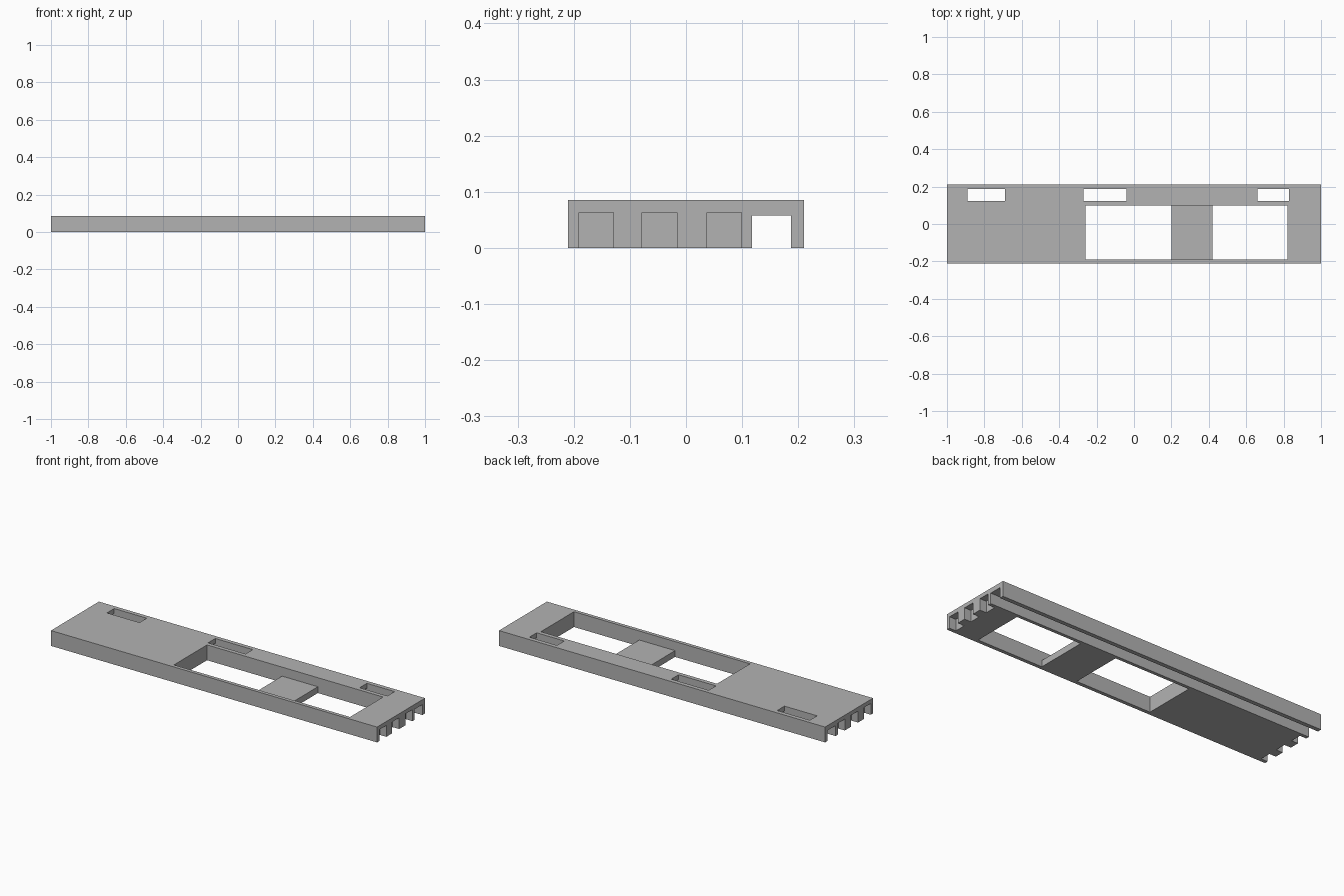
import bpy

if "Cube" in bpy.data.objects:
    bpy.data.objects.remove(bpy.data.objects["Cube"], do_unlink=True)

grey = bpy.data.materials.new("plain_grey")
grey.use_nodes = True
grey.diffuse_color = (0.45, 0.45, 0.45, 1)
grey.node_tree.nodes["Principled BSDF"].inputs["Base Color"].default_value = (0.45, 0.45, 0.45, 1)


def box(name, x, y, z):
    """Box spanning the given (low, high) ranges."""
    bpy.ops.mesh.primitive_cube_add(size=1)
    ob = bpy.context.object
    ob.name = name
    for v in ob.data.vertices:
        v.co = [r[0] if c < 0 else r[1] for c, r in zip(v.co, (x, y, z))]
    ob.data.materials.append(grey)
    return ob


def cut(target, x, y, z):
    """Subtract a box from the target."""
    cutter = box("cutter", x, y, z)
    cutter.hide_render = True
    mod = target.modifiers.new("cut", "BOOLEAN")
    mod.operation, mod.solver, mod.object = "DIFFERENCE", "EXACT", cutter
    bpy.context.view_layer.objects.active = target
    bpy.ops.object.modifier_apply(modifier=mod.name)
    bpy.data.objects.remove(cutter, do_unlink=True)


TOP = 0.085
BELOW, ABOVE = -0.1, 0.2
WINDOW_Y = (-0.19, 0.10)

# Main slab
body = box("body", (-1, 1), (-0.21, 0.21), (0, TOP))

# Long channel along the underside
cut(body, (-1.1, 1.1), (0.118, 0.187), (BELOW, 0.058))

# Large window
cut(body, (-0.26, 0.82), WINDOW_Y, (BELOW, ABOVE))

# Slots through the top into the channel
for x in ((-0.89, -0.69), (-0.27, -0.04), (0.66, 0.83)):
    cut(body, x, (0.123, 0.1865), (0.03, ABOVE))

# Notches in both ends, open below
DEPTH = 0.04
for y in (-0.16, -0.047, 0.068):
    for x in ((-1.1, DEPTH - 1), (1 - DEPTH, 1.1)):
        cut(body, x, (y - 0.031, y + 0.031), (BELOW, 0.063))

# Low bridge across the window
box("bridge", (0.20, 0.42), WINDOW_Y, (0, 0.035))
